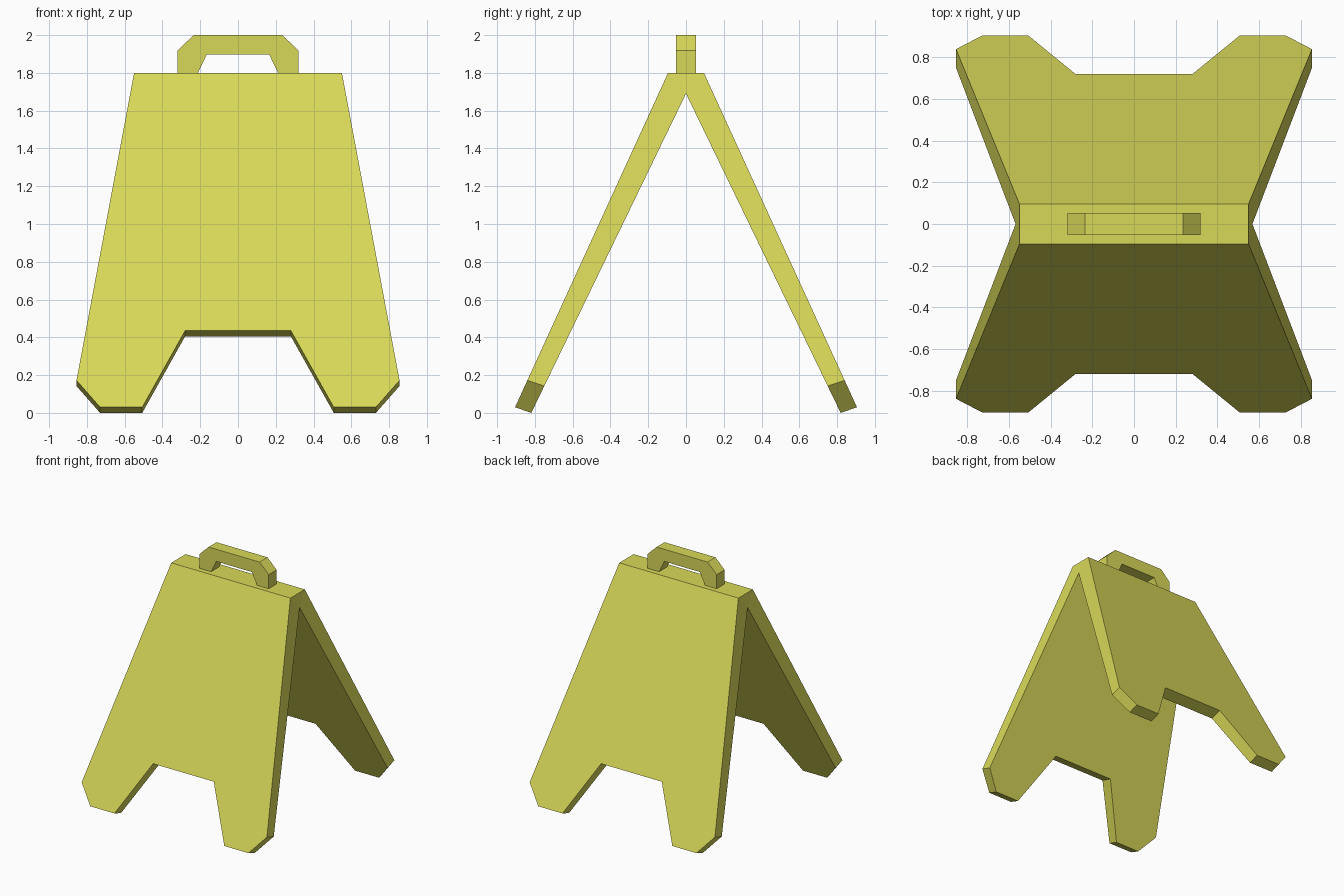
import bpy, bmesh

if "Cube" in bpy.data.objects:
    bpy.data.objects.remove(bpy.data.objects["Cube"])

mat = bpy.data.materials.new("yellow_plastic")
mat.diffuse_color = (0.69, 0.69, 0.10, 1)
mat.use_nodes = True
mat.node_tree.nodes["Principled BSDF"].inputs["Base Color"].default_value = mat.diffuse_color


def make_object(name, bm):
    bmesh.ops.recalc_face_normals(bm, faces=bm.faces)
    mesh = bpy.data.meshes.new(name)
    bm.to_mesh(mesh)
    bm.free()
    mesh.materials.append(mat)
    obj = bpy.data.objects.new(name, mesh)
    bpy.context.collection.objects.link(obj)
    return obj


def mirrored(half):
    # complete a left-right symmetric outline
    return half + [(-x, z) for x, z in reversed(half)]


TOP, APEX, DROP = 1.80, 1.69, 0.03

# Folding board: front panel with two feet, mirrored to the back
outline = mirrored([(0.55, TOP), (0.855, 0.172), (0.73, 0.03), (0.507, 0.03), (0.28, 0.435)])
bm = bmesh.new()
outer = [bm.verts.new((x, -0.095 - (TOP - z) * 0.4576, z)) for x, z in outline]
inner = []
for x, z in outline:
    zi = z - DROP
    if z == TOP:
        x, zi = (0.569 if x > 0 else -0.569), APEX
    inner.append(bm.verts.new((x, -(APEX - zi) * 0.4846, zi)))
bm.faces.new(outer)
bm.faces.new(inner[::-1])
for i in range(len(outer) - 1):
    bm.faces.new((outer[i], outer[i + 1], inner[i + 1], inner[i]))

# Flat ridge on top, with its small end triangles
ridge = [bm.verts.new((x, 0, TOP)) for x in (0.55, -0.55)]
bm.faces.new((outer[0], outer[-1], ridge[1], ridge[0]))
bm.faces.new((outer[0], ridge[0], inner[0]))
bm.faces.new((outer[-1], inner[-1], ridge[1]))
board = make_object("folding_board", bm)
mod = board.modifiers.new("mirror_back", 'MIRROR')
mod.use_axis = (False, True, False)

# Carrying handle: chamfered arch extruded in depth
arch = ([(-0.32, TOP), (-0.32, 1.918), (-0.235, 2.0), (0.235, 2.0), (0.32, 1.918), (0.32, TOP)]
        + [(0.212, TOP), (0.165, 1.898), (-0.165, 1.898), (-0.212, TOP)])
bm = bmesh.new()
face = bm.faces.new([bm.verts.new((x, -0.052, z)) for x, z in arch])
ext = bmesh.ops.extrude_face_region(bm, geom=[face], use_keep_orig=True)
bmesh.ops.translate(bm, vec=(0, 0.104, 0),
                    verts=[g for g in ext["geom"] if isinstance(g, bmesh.types.BMVert)])
make_object("carry_handle", bm)
